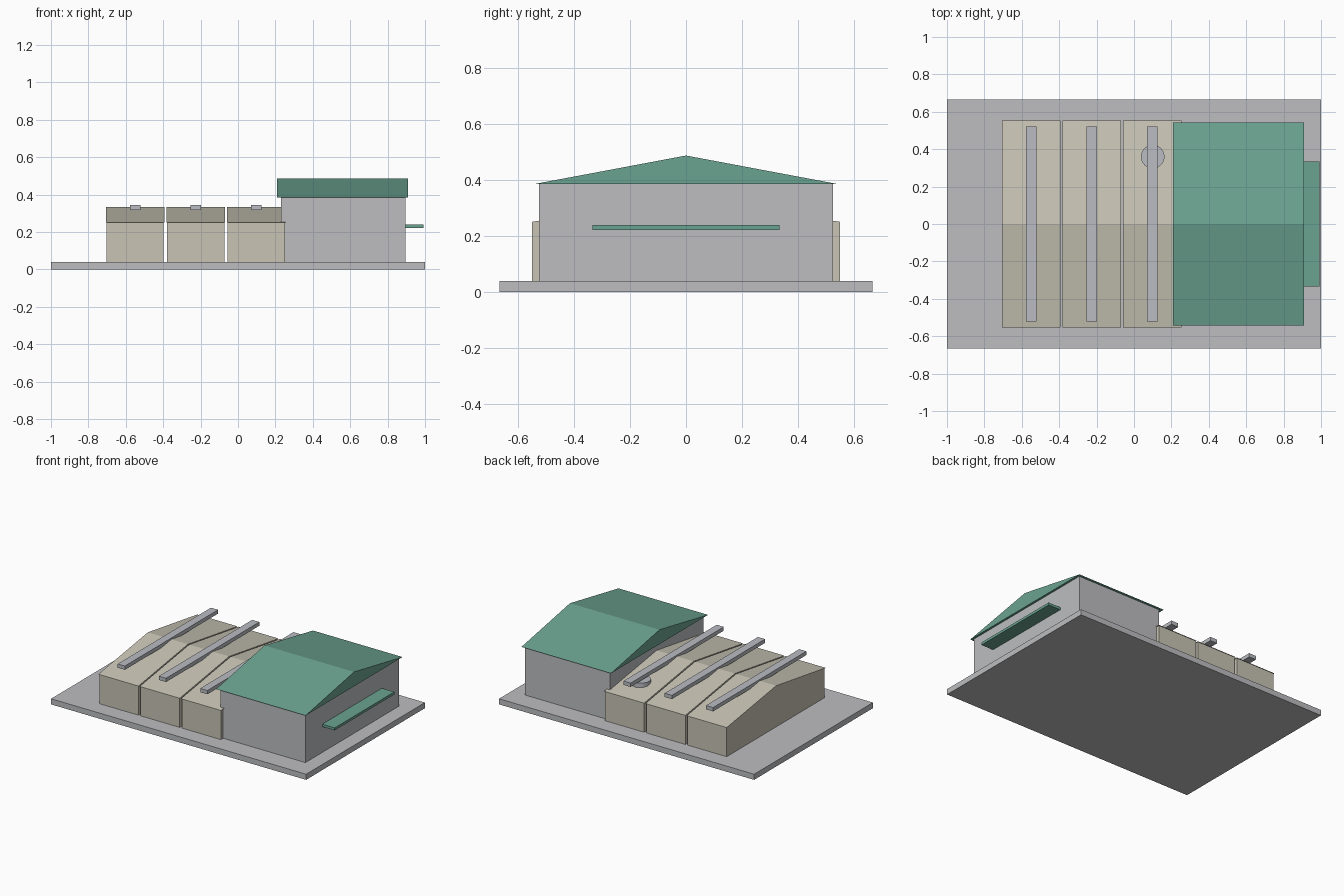
import bpy
import bmesh

if "Cube" in bpy.data.objects:
    bpy.data.objects.remove(bpy.data.objects["Cube"], do_unlink=True)


def material(name, rgb):
    mat = bpy.data.materials.new(name)
    mat.use_nodes = True
    mat.diffuse_color = (*rgb, 1)
    mat.node_tree.nodes["Principled BSDF"].inputs["Base Color"].default_value = (*rgb, 1)
    return mat


concrete = material("concrete grey", (0.51, 0.515, 0.53))
metal = material("metal grey", (0.49, 0.505, 0.54))
tan = material("warm tan", (0.578, 0.552, 0.462))
green = material("roof green", (0.147, 0.366, 0.279))


def finish(name, bm, mat):
    bmesh.ops.recalc_face_normals(bm, faces=bm.faces)
    mesh = bpy.data.meshes.new(name)
    bm.to_mesh(mesh)
    bm.free()
    mesh.materials.append(mat)
    obj = bpy.data.objects.new(name, mesh)
    bpy.context.collection.objects.link(obj)
    return obj


def extrude_profile(name, profile, x0, x1, mat):
    """Extrude a (y, z) outline from x0 to x1."""
    bm = bmesh.new()
    face = bm.faces.new([bm.verts.new((x0, y, z)) for y, z in profile])
    grown = bmesh.ops.extrude_face_region(bm, geom=[face])["geom"]
    verts = [g for g in grown if isinstance(g, bmesh.types.BMVert)]
    bmesh.ops.translate(bm, verts=verts, vec=(x1 - x0, 0, 0))
    # Close the starting end if the extrusion removed it
    if not any(all(abs(v.co.x - x0) < 1e-6 for v in f.verts) for f in bm.faces):
        bmesh.ops.holes_fill(bm, edges=bm.edges)
    return finish(name, bm, mat)


def box(name, x0, x1, half_y, z0, z1, mat):
    outline = [(-half_y, z0), (half_y, z0), (half_y, z1), (-half_y, z1)]
    return extrude_profile(name, outline, x0, x1, mat)


def gable(name, x0, x1, half_y, eave, ridge, mat):
    outline = [(-half_y, eave), (half_y, eave), (0, ridge)]
    return extrude_profile(name, outline, x0, x1, mat)


# Ground slab
box("base_slab", -1, 1, 0.665, 0, 0.04, concrete)

# Three tan bays, each with a low gable roof and a roof beam
for i, x in enumerate((-0.55, -0.2265, 0.0975), 1):
    box(f"bay_walls_{i}", x - 0.153, x + 0.153, 0.548, 0.04, 0.25, tan)
    gable(f"bay_roof_{i}", x - 0.157, x + 0.157, 0.554, 0.25, 0.335, tan)
    box(f"roof_beam_{i}", x - 0.028, x + 0.028, 0.522, 0.318, 0.345, metal)

# Round roof vent
bm = bmesh.new()
bmesh.ops.create_cone(bm, cap_ends=True, segments=32, radius1=0.063,
                      radius2=0.063, depth=0.05)
vent = finish("roof_vent", bm, metal)
vent.location = (0.1, 0.36, 0.28)

# Taller hall with green gable roof and end canopy
box("hall_walls", 0.23, 0.895, 0.523, 0.04, 0.386, concrete)
gable("hall_roof", 0.208, 0.91, 0.543, 0.385, 0.487, green)
box("end_canopy", 0.89, 0.992, 0.334, 0.222, 0.24, green)
